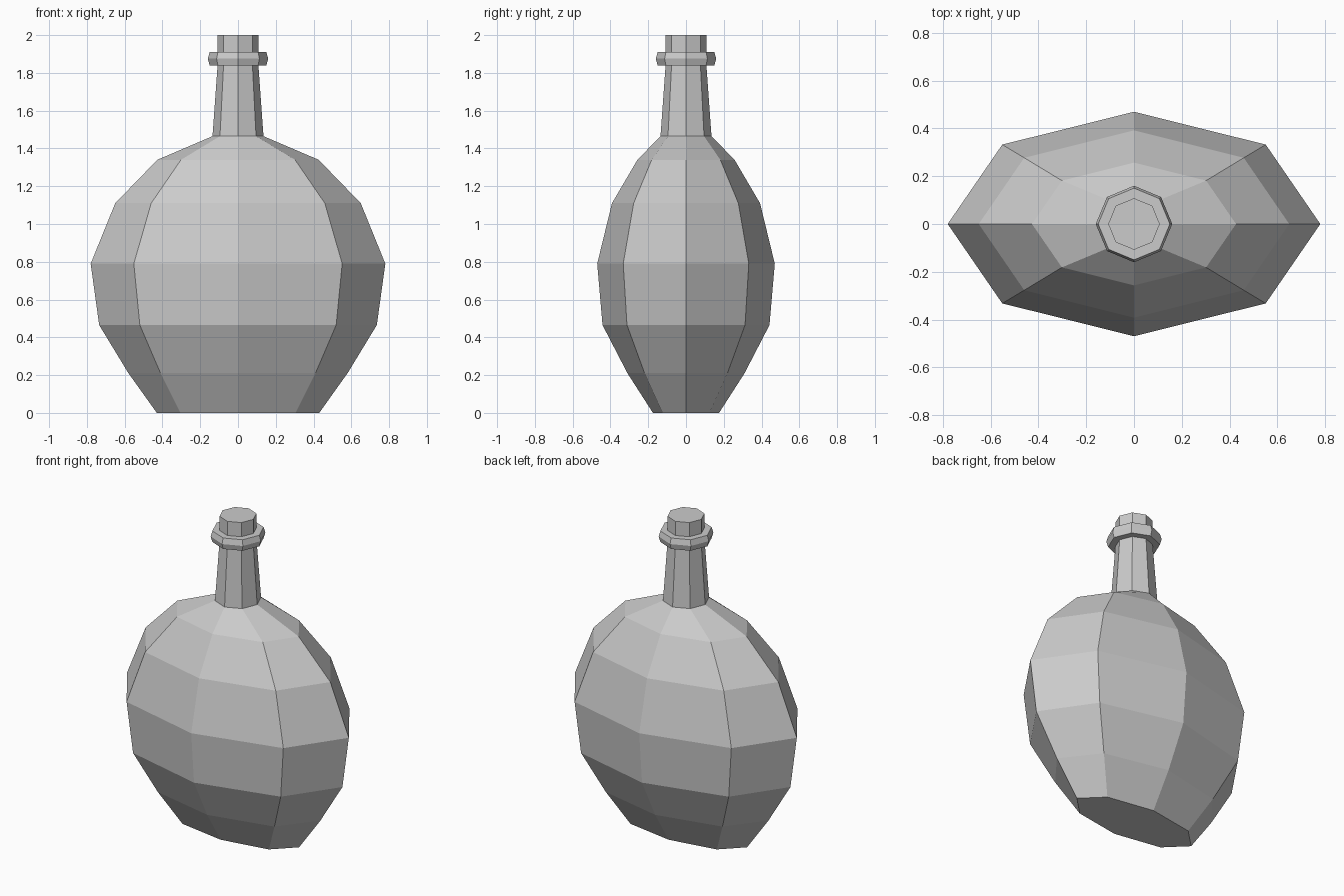
import bpy
import bmesh
from math import cos, sin, tau

SIDES = 8

cube = bpy.data.objects.get("Cube")
if cube:
    bpy.data.objects.remove(cube, do_unlink=True)

grey = bpy.data.materials.new("grey glass")
grey.use_nodes = True
colour = (0.6, 0.6, 0.6, 1)
grey.diffuse_color = colour
grey.node_tree.nodes["Principled BSDF"].inputs["Base Color"].default_value = colour


def loft(name, profile, closed=False):
    """Stack eight-sided rings (x radius, y radius, height) into a flat-shaded solid."""
    bm = bmesh.new()
    rings = []
    for rx, ry, z in profile:
        angles = [tau * i / SIDES for i in range(SIDES)]
        rings.append([bm.verts.new((rx * cos(a), ry * sin(a), z)) for a in angles])
    pairs = list(zip(rings, rings[1:]))
    if closed:
        pairs.append((rings[-1], rings[0]))
    else:
        bm.faces.new(rings[0])
        bm.faces.new(rings[-1])
    for low, high in pairs:
        for i in range(SIDES):
            j = (i + 1) % SIDES
            bm.faces.new((low[i], low[j], high[j], high[i]))
    bmesh.ops.recalc_face_normals(bm, faces=bm.faces)
    mesh = bpy.data.meshes.new(name)
    bm.to_mesh(mesh)
    bm.free()
    mesh.materials.append(grey)
    obj = bpy.data.objects.new(name, mesh)
    bpy.context.collection.objects.link(obj)
    return obj


# Flattened belly running up into the round neck
loft("bottle", [
    (0.43, 0.175, 0), (0.58, 0.31, 0.21), (0.735, 0.442, 0.465),
    (0.78, 0.47, 0.79), (0.65, 0.392, 1.11), (0.427, 0.257, 1.34),
    (0.135, 0.135, 1.465), (0.108, 0.108, 1.84), (0.108, 0.108, 2),
])

# Bevelled collar around the neck
loft("neck_collar", [
    (r, r, z) for r, z in
    [(0.1, 1.84), (0.15, 1.84), (0.16, 1.875), (0.15, 1.91), (0.1, 1.91)]
], closed=True)
